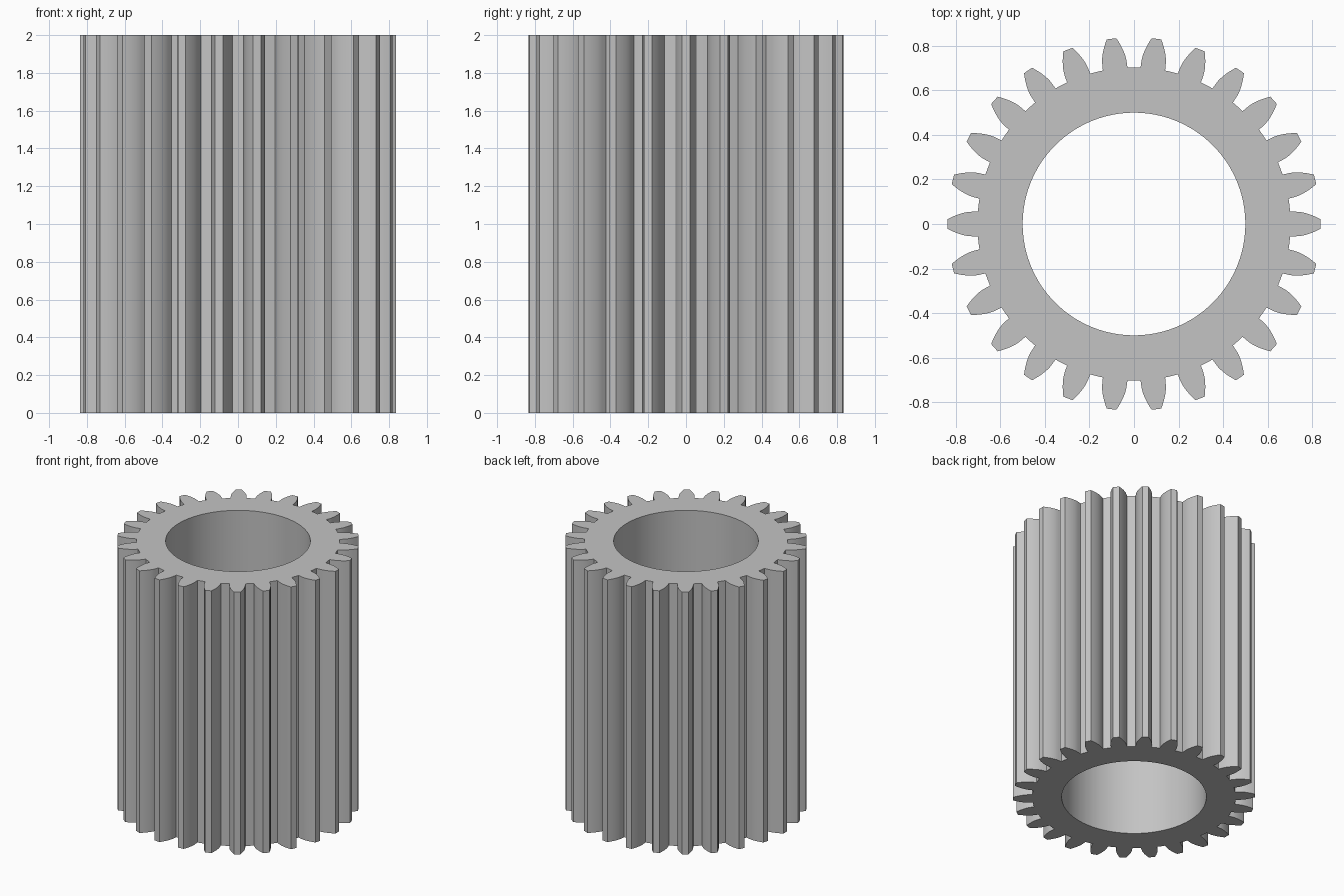
import bpy
import bmesh
from math import pi, sin, cos, tan, acos, sqrt, radians

cube = bpy.data.objects.get("Cube")
if cube:
    bpy.data.objects.remove(cube, do_unlink=True)

# Gear proportions
TEETH = 26
HEIGHT = 2.0
BORE = 0.5
TIP = 0.838
MODULE = 2 * TIP / (TEETH + 2)
PITCH = MODULE * TEETH / 2
ROOT = PITCH - 1.25 * MODULE
PRESSURE = radians(20)
BASE = PITCH * cos(PRESSURE)
FLANK_STEPS = 7


def involute(angle):
    return tan(angle) - angle


def half_angle(radius):
    """Half the angular tooth thickness at a radius on the flank."""
    return pi / (2 * TEETH) + involute(PRESSURE) - involute(acos(min(1, BASE / radius)))


# One tooth outline as (angle, radius): gap centre, root, involute flank, mirrored
flank = [(half_angle(BASE) + 0.004, ROOT)]
for i in range(FLANK_STEPS + 1):
    r = BASE + (TIP - BASE) * i / FLANK_STEPS
    flank.append((half_angle(r), r))
tooth = [(-pi / TEETH, ROOT)]
tooth += [(-a, r) for a, r in flank]
tooth += [(a, r) for a, r in reversed(flank)]
outline = [(a + 2 * pi * t / TEETH, r) for t in range(TEETH) for a, r in tooth]


def ring(bm, points, z):
    return [bm.verts.new((r * cos(a), r * sin(a), z)) for a, r in points]


def bridge(bm, first, second):
    n = len(first)
    for i in range(n):
        j = (i + 1) % n
        bm.faces.new((first[i], first[j], second[j], second[i]))


# Toothed wall, bore and the two flat end faces
bm = bmesh.new()
bore = [(a, BORE) for a, r in outline]
rings = [ring(bm, outline, 0), ring(bm, outline, HEIGHT),
         ring(bm, bore, HEIGHT), ring(bm, bore, 0)]
for k in range(4):
    bridge(bm, rings[k], rings[(k + 1) % 4])
bmesh.ops.recalc_face_normals(bm, faces=bm.faces)
mesh = bpy.data.meshes.new("spur_gear")
bm.to_mesh(mesh)
bm.free()

# Plain grey metal
grey = bpy.data.materials.new("grey")
grey.use_nodes = True
colour = (0.55, 0.55, 0.55, 1)
grey.diffuse_color = colour
grey.node_tree.nodes["Principled BSDF"].inputs["Base Color"].default_value = colour
mesh.materials.append(grey)

gear = bpy.data.objects.new("spur_gear", mesh)
bpy.context.collection.objects.link(gear)
bpy.ops.object.select_all(action='DESELECT')
gear.select_set(True)
bpy.context.view_layer.objects.active = gear
bpy.ops.object.shade_smooth_by_angle(angle=radians(30))
